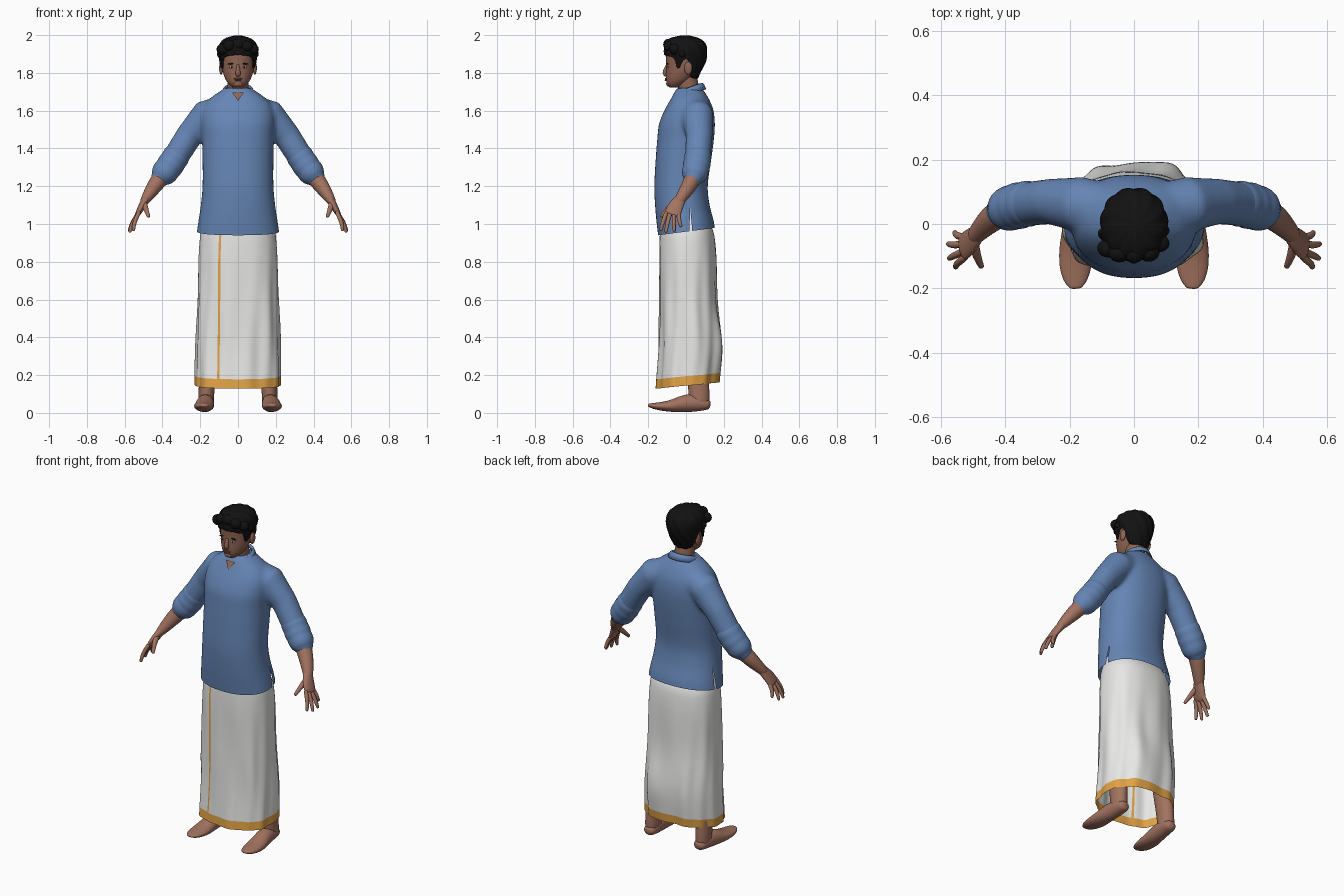
import bpy, bmesh, math
from mathutils import Vector

if "Cube" in bpy.data.objects:
    bpy.data.objects.remove(bpy.data.objects["Cube"])


def material(name, *rgb):
    m = bpy.data.materials.new(name)
    m.use_nodes = True
    m.diffuse_color = (*rgb, 1)
    m.node_tree.nodes["Principled BSDF"].inputs["Base Color"].default_value = (*rgb, 1)
    return m


skin = material("warm skin", 0.36, 0.17, 0.115)
face_skin = material("face skin", 0.28, 0.13, 0.085)
blue = material("shirt blue", 0.13, 0.235, 0.46)
white = material("cloth white", 0.8, 0.8, 0.79)
gold = material("gold border", 0.75, 0.36, 0.06)
black = material("hair black", 0.006, 0.006, 0.006)
lip = material("lip brown", 0.2, 0.07, 0.055)
eye_white = material("eye white", 0.5, 0.45, 0.42)


def prof(rows, z):
    """Smooth interpolation of rows (key, values...)."""
    z = min(max(z, rows[0][0]), rows[-1][0])
    i = max(k for k in range(len(rows) - 1) if rows[k][0] <= z)
    h = rows[i + 1][0] - rows[i][0]
    t = (z - rows[i][0]) / h

    def slope(k, c):
        a, b = rows[max(k - 1, 0)], rows[min(k + 1, len(rows) - 1)]
        return (b[c] - a[c]) / (b[0] - a[0])
    return [(2*t**3 - 3*t*t + 1) * rows[i][c] + (3*t*t - 2*t**3) * rows[i + 1][c]
            + h * ((t**3 - 2*t*t + t) * slope(i, c) + (t**3 - t*t) * slope(i + 1, c))
            for c in range(1, len(rows[0]))]


def point(rows, z, a, p=2.0, grow=0.0):
    """Point on a body of rows (z, front y, back y, half width); angle 0 is the front."""
    yf, yb, rx = prof(rows, z)
    s, c = math.sin(a), math.cos(a)
    bend = lambda v: math.copysign(abs(v) ** (2 / p), v)
    return Vector(((rx + grow) * bend(s), (yf + yb) / 2 - ((yb - yf) / 2 + grow) * bend(c), z))


def skin_rings(bm, rings, caps=True):
    vs = [[bm.verts.new(v) for v in r] for r in rings]
    n = len(vs[0])
    for a, b in zip(vs, vs[1:]):
        for i in range(n):
            bm.faces.new((a[i], a[(i + 1) % n], b[(i + 1) % n], b[i]))
    if caps:
        bm.faces.new(vs[0])
        bm.faces.new(vs[-1])


def body(bm, rows, steps, n, p=2.0, caps=True):
    z0, z1 = rows[0][0], rows[-1][0]
    skin_rings(bm, [[point(rows, z0 + (z1 - z0) * k / steps, math.tau * i / n, p)
                     for i in range(n)] for k in range(steps + 1)], caps)


def tube(bm, path, s=1, ref=(0, 1, 0), n=14):
    """Rounded tube along (x, y, z, radius along ref, other radius)."""
    pts = [(Vector((q[0] * s, q[1], q[2])), q[3], q[-1]) for q in path]
    d0 = (pts[0][0] - pts[1][0]).normalized()
    d1 = (pts[-1][0] - pts[-2][0]).normalized()
    ends = ((0.45, 0.85), (0.8, 0.45))
    cap = lambda q, d: [(q[0] + d * min(q[1:]) * e, q[1] * f, q[2] * f) for e, f in ends]
    pts = cap(pts[0], d0)[::-1] + pts + cap(pts[-1], d1)
    rings = []
    for i, (c, r1, r2) in enumerate(pts):
        t = (pts[min(i + 1, len(pts) - 1)][0] - pts[max(i - 1, 0)][0]).normalized()
        u = Vector(ref)
        u = (u - t * u.dot(t)).normalized()
        w = t.cross(u)
        rings.append([c + u * r1 * math.cos(math.tau * k / n) + w * r2 * math.sin(math.tau * k / n)
                      for k in range(n)])
    skin_rings(bm, rings)


def finish(name, bm, *mats, subsurf=0):
    bmesh.ops.recalc_face_normals(bm, faces=bm.faces)
    me = bpy.data.meshes.new(name)
    bm.to_mesh(me)
    bm.free()
    me.shade_smooth()
    for m in mats:
        me.materials.append(m)
    ob = bpy.data.objects.new(name, me)
    bpy.context.scene.collection.objects.link(ob)
    if subsurf:
        mod = ob.modifiers.new("smooth", "SUBSURF")
        mod.levels = mod.render_levels = subsurf
    return ob


def blob(name, loc, size, mat, turn=0.0):
    bm = bmesh.new()
    bmesh.ops.create_icosphere(bm, subdivisions=3, radius=1)
    ob = finish(name, bm, mat)
    ob.location, ob.scale, ob.rotation_euler = loc, size, (0, turn, 0)


def limb(name, path, mat, s, **kw):
    bm = bmesh.new()
    tube(bm, path, s, **kw)
    return finish(name, bm, mat, subsurf=1)


# Shirt: torso and sleeves fused, then trimmed at the hem and slit at the sides
TORSO = [(0.88, -0.14, 0.16, 0.228), (1.0, -0.155, 0.15, 0.212), (1.1, -0.164, 0.125, 0.197),
         (1.2, -0.168, 0.115, 0.188), (1.35, -0.16, 0.135, 0.188), (1.45, -0.152, 0.148, 0.19),
         (1.53, -0.143, 0.153, 0.195), (1.6, -0.115, 0.146, 0.19), (1.65, -0.087, 0.128, 0.165),
         (1.69, -0.065, 0.105, 0.115), (1.72, -0.05, 0.085, 0.07)]
SLEEVE = [(0.08, 0.05, 1.605, 0.075), (0.165, 0.06, 1.575, 0.086), (0.26, 0.07, 1.465, 0.071),
          (0.345, 0.06, 1.33, 0.068), (0.39, 0.047, 1.27, 0.06)]
bm = bmesh.new()
body(bm, TORSO, 30, 48, 2.25)
for s in (-1, 1):
    tube(bm, SLEEVE, s, n=24)
raw = finish("shirt_raw", bm)
mod = raw.modifiers.new("fuse", "REMESH")
mod.mode, mod.voxel_size = "VOXEL", 0.012
mod = raw.modifiers.new("relax", "SMOOTH")
mod.factor, mod.iterations = 0.5, 7
bpy.context.view_layer.update()
fused = bpy.data.meshes.new_from_object(raw.evaluated_get(bpy.context.evaluated_depsgraph_get()))
bpy.data.objects.remove(raw)
bm = bmesh.new()
bm.from_mesh(fused)
bpy.data.meshes.remove(fused)


def cut(co, no, **kw):
    low = [f for f in bm.faces if f.calc_center_median().z < 1.13]
    geom = low + list({e for f in low for e in f.edges}) + list({v for f in low for v in f.verts})
    bmesh.ops.bisect_plane(bm, geom=geom, plane_co=co, plane_no=no, **kw)


cut((0, -0.15, 0.94), (0, -0.13, 1), clear_inner=True)
slit = Vector((0, 0.022, 1.09))
sides = (Vector((0, 1, -0.03)), Vector((0, -1, -0.09)))
for no in sides:
    cut(slit, no)
gap = [f for f in bm.faces if abs(f.calc_center_median().x) > 0.1 and f.calc_center_median().z < 1.09
       and all((f.calc_center_median() - slit).dot(no) > 0 for no in sides)]
bmesh.ops.delete(bm, geom=gap, context="FACES")
finish("shirt", bm, blue)

# Collar: folded strip that dips to two points at the front
bm = bmesh.new()
prev = None
for k in range(41):
    a = math.radians(-163 + 326 * k / 40)
    tip = max(0, abs(a) - 1.9) ** 1.5
    rows = []
    for r, dz in ((0.064, -0.01), (0.068, 0.012), (0.078, 0.006), (0.09, -0.022 - 0.045 * tip)):
        rows.append(bm.verts.new((r * math.sin(a), 0.015 + r * 1.02 * math.cos(a) - 0.012 * tip * (r > 0.08),
                                  1.712 + 0.024 * math.cos(a) + dz)))
    if prev:
        for j in range(3):
            bm.faces.new((prev[j], prev[j + 1], rows[j + 1], rows[j]))
    prev = rows
collar = finish("collar", bm, blue)
mod = collar.modifiers.new("thickness", "SOLIDIFY")
mod.thickness = 0.006

# Open neckline
bm = bmesh.new()
bm.faces.new([bm.verts.new(v) for v in ((0, -0.094, 1.652), (0.03, -0.07, 1.695), (-0.03, -0.07, 1.695))])
finish("neck_opening", bm, face_skin)
limb("neck", [(0, 0.025, 1.64, 0.06), (0, 0.015, 1.72, 0.056), (0, 0, 1.80, 0.056)], face_skin, 1)

# Wrapped skirt with a gold hem and one gold vertical stripe
SKIRT = [(0.12, -0.156, 0.172, 0.226), (0.35, -0.143, 0.186, 0.223), (0.6, -0.14, 0.165, 0.214),
         (0.94, -0.139, 0.15, 0.2), (1.05, -0.12, 0.1, 0.165)]
N, ROWS = 96, 36
bm = bmesh.new()
rings = []
for k in range(ROWS + 1):
    ring = []
    for i in range(N):
        a = math.tau * i / N
        hem = 0.145 - 0.017 * math.cos(a)
        z = hem + 0.05 * k / 2 if k < 3 else hem + 0.05 + (1.0 - hem) * (k - 2) / (ROWS - 2)
        fade = min(1, max(0, (0.95 - z) * 2))
        fold = 0.004 * math.sin(7 * a + 5 * z) + 0.003 * math.sin(13 * a - 4 * z)
        bulge = 0.014 * math.exp(-((a - 2.85) / 0.3) ** 2 - ((z - 0.36) / 0.15) ** 2)
        ring.append(point(SKIRT, z, a, 2.35, fade * (fold + bulge)))
    rings.append(ring)
skin_rings(bm, rings, caps=False)
bm.faces.ensure_lookup_table()
stripe = N - 7
for j, f in enumerate(bm.faces):
    f.material_index = int(j // N < 2 or j % N == stripe)
finish("wrapped_skirt", bm, white, gold)

# Arms, hands, legs and feet
FINGERS = {"index": (-0.104, 0.553, -0.133, 0.97), "middle": (-0.083, 0.572, -0.106, 0.962),
           "ring": (-0.062, 0.575, -0.062, 0.967), "little": (-0.04, 0.555, -0.027, 0.99)}
for s, side in ((-1, "right"), (1, "left")):
    limb(side + "_rolled_cuff",
         [(0.315, 0.065, 1.378, 0.066), (0.328, 0.063, 1.357, 0.075), (0.345, 0.06, 1.332, 0.069),
          (0.356, 0.057, 1.315, 0.076), (0.372, 0.053, 1.293, 0.069), (0.382, 0.05, 1.28, 0.073),
          (0.405, 0.042, 1.252, 0.066), (0.412, 0.04, 1.243, 0.052)], blue, s, n=20)
    limb(side + "_forearm", [(0.385, 0.05, 1.275, 0.046), (0.425, 0.03, 1.225, 0.046),
                             (0.46, 0.0, 1.175, 0.038), (0.492, -0.035, 1.125, 0.03, 0.026)], skin, s)
    limb(side + "_palm", [(0.485, -0.028, 1.135, 0.03, 0.024), (0.508, -0.055, 1.095, 0.043, 0.02),
                          (0.53, -0.072, 1.055, 0.045, 0.015)], skin, s)
    for name, (ky, tx, ty, tz) in FINGERS.items():
        limb(f"{side}_{name}_finger", [(0.525, ky, 1.06, 0.012), ((0.538 + tx) / 2 + 0.004, (ky + ty) / 2 - 0.004, (1.05 + tz) / 2, 0.012),
                                       (tx, ty, tz, 0.009)], skin, s, n=10)
    limb(side + "_thumb", [(0.497, -0.06, 1.11, 0.018), (0.488, -0.1, 1.078, 0.014),
                           (0.474, -0.13, 1.042, 0.01)], skin, s, n=10)
    limb(side + "_leg", [(0.14, 0.03, 0.6, 0.062), (0.155, 0.05, 0.35, 0.064, 0.056),
                         (0.166, 0.066, 0.15, 0.058, 0.042), (0.168, 0.072, 0.06, 0.056, 0.043)], skin, s)
    limb(side + "_foot", [(0.166, 0.105, 0.045, 0.038, 0.032), (0.168, 0.06, 0.053, 0.044, 0.047),
                          (0.173, 0.0, 0.053, 0.047, 0.051), (0.179, -0.07, 0.036, 0.055, 0.034),
                          (0.182, -0.13, 0.034, 0.053, 0.024), (0.182, -0.175, 0.037, 0.04, 0.016),
                          (0.181, -0.193, 0.04, 0.024, 0.01)], skin, s, ref=(1, 0, 0))

# Head
HEAD = [(1.722, -0.085, -0.03, 0.026), (1.735, -0.098, -0.01, 0.042), (1.755, -0.104, 0.02, 0.06),
        (1.785, -0.106, 0.05, 0.074), (1.82, -0.105, 0.075, 0.083), (1.86, -0.106, 0.09, 0.087),
        (1.9, -0.107, 0.095, 0.088), (1.94, -0.1, 0.09, 0.08), (1.975, -0.06, 0.05, 0.04)]
bm = bmesh.new()
body(bm, HEAD, 26, 40)
finish("head", bm, face_skin)


def on_face(x, z, out=0.0):
    return point(HEAD, z, math.asin(x / prof(HEAD, z)[2])) + Vector((0, -out, 0))


limb("nose", [(0, -0.1, 1.84, 0.008, 0.009), (0, -0.109, 1.818, 0.01, 0.01), (0, -0.115, 1.8, 0.012, 0.015),
              (0, -0.108, 1.789, 0.01, 0.015)], face_skin, 1)
blob("upper_lip", on_face(0, 1.769), (0.023, 0.007, 0.0045), lip)
blob("lower_lip", on_face(0, 1.761), (0.019, 0.008, 0.005), lip)
blob("chin", on_face(0, 1.742, -0.008), (0.024, 0.012, 0.015), face_skin)
for s, side in ((-1, "right"), (1, "left")):
    blob(side + "_eye", on_face(s * 0.034, 1.83), (0.014, 0.005, 0.0055), eye_white)
    blob(side + "_iris", on_face(s * 0.034, 1.83, 0.003), (0.005, 0.003, 0.005), black)
    blob(side + "_brow", on_face(s * 0.036, 1.848), (0.021, 0.006, 0.004), black, s * 0.12)
    blob(side + "_ear", (s * 0.089, 0.012, 1.825), (0.011, 0.021, 0.034), face_skin)

# Hair: cap that follows a hairline, plus wavy locks in front
HAIR = [(1.76, -0.1, 0.055, 0.068), (1.82, -0.106, 0.086, 0.09), (1.87, -0.11, 0.106, 0.098),
        (1.92, -0.115, 0.111, 0.104), (1.96, -0.108, 0.098, 0.092), (1.985, -0.08, 0.065, 0.062),
        (1.997, -0.03, 0.02, 0.02)]
LINE = [(0, 1.895), (0.7, 1.888), (1.0, 1.872), (1.15, 1.83), (1.35, 1.83), (1.47, 1.868),
        (1.75, 1.866), (2.0, 1.81), (2.4, 1.775), (3.15, 1.77)]
bm = bmesh.new()
rings = []
for k in range(-1, 25):
    ring = []
    for i in range(72):
        a = math.tau * i / 72
        low = prof(LINE, min(a, math.tau - a))[0]
        z = low + (1.997 - low) * max(k, 0) / 24
        wave = 0.003 * math.sin(11 * a + 60 * z)
        ring.append(point(HEAD, z, a, 2, -0.006) if k < 0 else point(HAIR, z, a, 2.1, wave))
    rings.append(ring)
skin_rings(bm, rings)
finish("hair", bm, black)
for i, (x, y, z, r) in enumerate(((-0.08, -0.075, 1.925, 0.034), (-0.045, -0.09, 1.945, 0.034),
                                  (0, -0.092, 1.95, 0.034), (0.045, -0.088, 1.94, 0.034),
                                  (0.078, -0.06, 1.925, 0.032), (-0.086, -0.03, 1.9, 0.026),
                                  (0.086, -0.02, 1.9, 0.024), (0.01, -0.03, 1.965, 0.034))):
    blob(f"hair_lock_{i + 1}", (x, y, z), (r, r * 0.85, r * 0.9), black)
